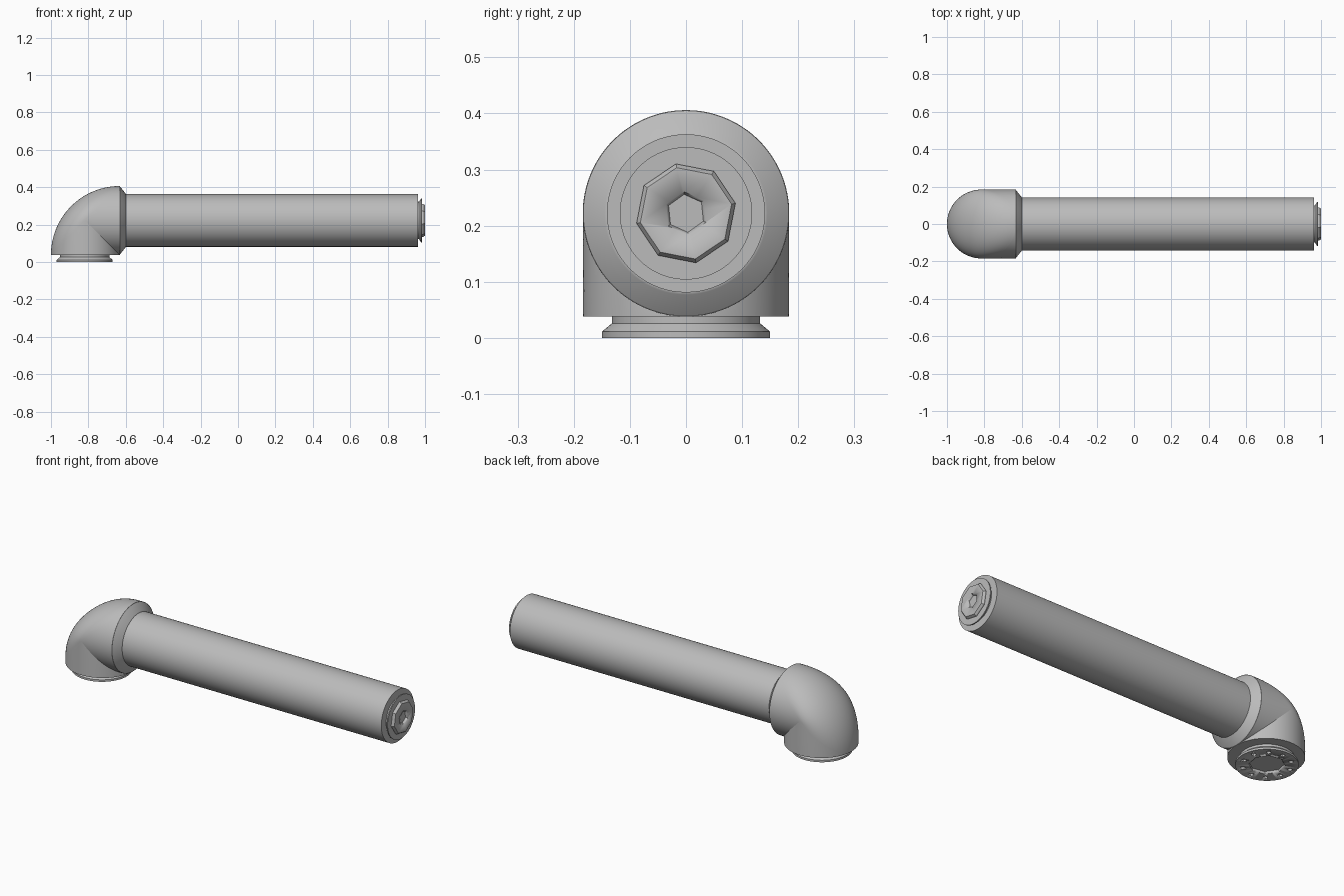
import bpy, bmesh
from math import sin, cos, pi, radians, sqrt
from mathutils import Matrix, Vector

cube = bpy.data.objects.get("Cube")
if cube:
    bpy.data.objects.remove(cube, do_unlink=True)

R = 0.184                      # elbow radius
AX, AZ = -1 + R, 0.222         # where the two elbow axes cross
TUBE_R = 0.141

grey = bpy.data.materials.new("plain grey")
grey.use_nodes = True
grey.diffuse_color = (0.5, 0.5, 0.5, 1)
grey.node_tree.nodes["Principled BSDF"].inputs["Base Color"].default_value = (0.5, 0.5, 0.5, 1)


def finish(name, bm, smooth=30):
    bmesh.ops.remove_doubles(bm, verts=bm.verts, dist=1e-5)
    bmesh.ops.dissolve_degenerate(bm, edges=bm.edges, dist=1e-5)
    bmesh.ops.recalc_face_normals(bm, faces=bm.faces)
    mesh = bpy.data.meshes.new(name)
    bm.to_mesh(mesh)
    bm.free()
    mesh.materials.append(grey)
    ob = bpy.data.objects.new(name, mesh)
    bpy.context.collection.objects.link(ob)
    select(ob)
    bpy.ops.object.shade_smooth_by_angle(angle=radians(smooth))
    return ob


def select(ob):
    bpy.ops.object.select_all(action='DESELECT')
    ob.select_set(True)
    bpy.context.view_layer.objects.active = ob


def skin(bm, rings, closed):
    """Join neighbouring rows of points with quads."""
    rows = [[bm.verts.new(p) for p in ring] for ring in rings]
    pairs = list(zip(rows, rows[1:])) + ([(rows[-1], rows[0])] if closed else [])
    for a, b in pairs:
        for i in range(len(a) - 1):
            bm.faces.new((a[i], a[i + 1], b[i + 1], b[i]))


def lathe(name, profile, matrix, sides=72, turn=0.0):
    """Revolve (radius, height) points round local z."""
    bm = bmesh.new()
    rings = []
    for k in range(sides):
        a = turn + 2 * pi * k / sides
        rings.append([matrix @ Vector((r * cos(a), r * sin(a), h)) for r, h in profile])
    skin(bm, rings, True)
    return finish(name, bm)


def cut(ob, cutters):
    for c in cutters:
        c.hide_render = True
        mod = ob.modifiers.new("cut", 'BOOLEAN')
        mod.operation = 'DIFFERENCE'
        mod.solver = 'EXACT'
        mod.object = c
        select(ob)
        bpy.ops.object.modifier_apply(modifier=mod.name)
        bpy.data.objects.remove(c, do_unlink=True)


def rod(r, h0, h1):
    return [(0, h0), (r, h0), (r, h1), (0, h1)]


# Elbow: outline walked round the axis crossing, each ray bulging to full width
N = 28
outline = []                                     # (dx, dz, bulge factor)
for i in range(N):                               # open bottom, left to right
    d = R * -cos(pi * i / N)
    outline.append((d, -R, abs(d) / R))
for i in range(N):                               # open end, bottom to top
    d = R * -cos(pi * i / N)
    outline.append((R, d, abs(d) / R))
for i in range(2 * N):                           # rounded outer back
    a = pi / 2 + pi / 2 * i / (2 * N)
    outline.append((R + 2 * R * cos(a), -R + 2 * R * sin(a), 1))

steps = [sin(pi / 2 * i / 20) for i in range(21)]
rows = []
for dx, dz, k in outline:
    half = [(t, R * sqrt(max(0, 1 - (t * k) ** 2))) for t in steps]
    rows.append([(AX + t * dx, -w, AZ + t * dz) for t, w in half]
                + [(AX + t * dx, w, AZ + t * dz) for t, w in reversed(half)])
bm = bmesh.new()
skin(bm, rows, True)
finish("elbow", bm)

# Tube, collar and end parts share the horizontal axis
along = Matrix.Translation((0, 0, AZ)) @ Matrix.Rotation(pi / 2, 4, 'Y')
start = AX + R
lathe("collar", [(0, start - 0.02), (R - 0.001, start - 0.02), (R - 0.001, start),
                 (TUBE_R + 0.004, -0.602), (TUBE_R, -0.6), (0, -0.6)], along)
lathe("arm_tube", rod(TUBE_R, -0.65, 0.963), along)
lathe("end_flange", [(0, 0.95), (0.1, 0.95), (0.1, 0.968), (0.118, 0.979),
                     (0.118, 0.985), (0, 0.985)], along)

# Eight-sided end boss with a six-sided socket
boss = lathe("end_boss", [(0, 0.975), (0.09, 0.975), (0.09, 0.99), (0.083, 1.0), (0, 1.0)],
             along, 8, 0.2)
cut(boss, [lathe("socket_cutter", [(0, 0.988), (0.034, 0.988), (0.043, 1.01), (0, 1.01)],
                 along, 6, 0.1)])

# Mounting base with an eight-sided recess and a ring of bolt holes
upright = Matrix.Translation((AX - 0.004, 0, 0))
base = lathe("mounting_base", [(0, 0), (0.15, 0), (0.15, 0.011), (0.132, 0.026),
                               (0.132, 0.05), (0, 0.05)], upright)
cutters = [lathe("recess_cutter", rod(0.087, -0.02, 0.014), upright, 8, 0.2)]
for k in range(10):
    a = 2 * pi * (k + 0.5) / 10
    place = upright @ Matrix.Translation((0.117 * cos(a), 0.117 * sin(a), 0))
    cutters.append(lathe("bolt_cutter", rod(0.011, -0.02, 0.012), place, 12))
cut(base, cutters)
